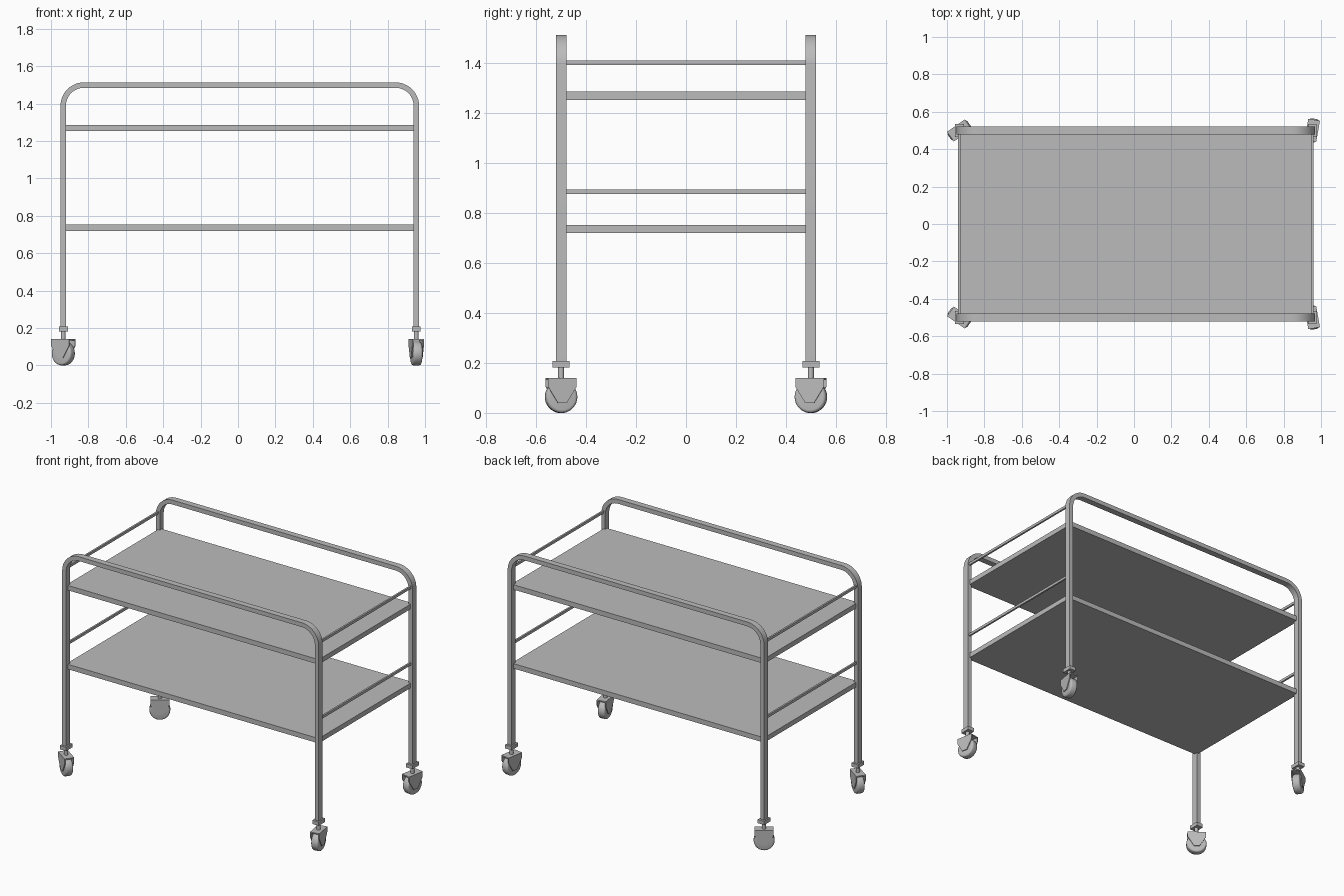
import bpy, bmesh
from math import sin, cos, pi, radians
from mathutils import Matrix, Vector

cube = bpy.data.objects.get("Cube")
if cube:
    bpy.data.objects.remove(cube, do_unlink=True)

metal = bpy.data.materials.new("satin_grey_metal")
metal.use_nodes = True
GREY = (0.5, 0.5, 0.5, 1)
metal.diffuse_color = GREY
metal.node_tree.nodes["Principled BSDF"].inputs["Base Color"].default_value = GREY

LEFT_X, RIGHT_X, SIDE_Y = -0.934, 0.953, 0.5
MID_X = (LEFT_X + RIGHT_X) / 2


def finish(name, bm, matrix=Matrix(), smooth=False):
    bmesh.ops.recalc_face_normals(bm, faces=bm.faces)
    mesh = bpy.data.meshes.new(name)
    bm.to_mesh(mesh)
    bm.free()
    mesh.materials.append(metal)
    ob = bpy.data.objects.new(name, mesh)
    ob.matrix_world = matrix
    bpy.context.collection.objects.link(ob)
    if smooth:
        bpy.ops.object.select_all(action='DESELECT')
        ob.select_set(True)
        bpy.context.view_layer.objects.active = ob
        bpy.ops.object.shade_smooth_by_angle(angle=radians(35))
    return ob


def box(name, center, size, matrix=Matrix()):
    bm = bmesh.new()
    bmesh.ops.create_cube(bm, size=1)
    bmesh.ops.scale(bm, vec=size, verts=bm.verts)
    bmesh.ops.translate(bm, vec=center, verts=bm.verts)
    return finish(name, bm, matrix)


def prism(name, outline, y, depth, matrix=Matrix(), smooth=False):
    """Extrude an x-z outline along y, centred on the given y."""
    bm = bmesh.new()
    face = bm.faces.new([bm.verts.new((x, y - depth / 2, z)) for x, z in outline])
    out = bmesh.ops.extrude_face_region(bm, geom=[face])
    verts = [v for v in out["geom"] if isinstance(v, bmesh.types.BMVert)]
    bmesh.ops.translate(bm, vec=(0, depth, 0), verts=verts)
    return finish(name, bm, matrix, smooth)


def cylinder(name, radius, depth, matrix, bevel=0):
    bm = bmesh.new()
    bmesh.ops.create_cone(bm, cap_ends=True, segments=32, radius1=radius,
                          radius2=radius, depth=depth)
    if bevel:
        rims = [e for e in bm.edges if abs(e.verts[0].co.z - e.verts[1].co.z) < 1e-5]
        bmesh.ops.bevel(bm, geom=rims, offset=bevel, segments=4, profile=0.5,
                        affect='EDGES')
    return finish(name, bm, matrix, smooth=True)


def arch(inset, steps=12):
    """Leg, rounded corner, handrail, rounded corner, leg."""
    half = (RIGHT_X - LEFT_X) / 2 + 0.015 - inset
    top, radius = 1.513 - inset, 0.125 - inset
    pts = [(half, 0.2)]
    for i in range(steps + 1):
        a = pi / 2 * i / steps
        pts.append((half - radius + radius * cos(a), top - radius + radius * sin(a)))
    return [(MID_X + x, z) for x, z in pts] + [(MID_X - x, z) for x, z in reversed(pts)]


# Bent side frames: two legs joined by a handrail
for label, y in (("front", -SIDE_Y), ("back", SIDE_Y)):
    prism(label + "_frame", arch(0) + arch(0.029)[::-1], y, 0.042, smooth=True)

# Shelves
for label, z in (("upper", 1.269), ("lower", 0.736)):
    box(label + "_shelf", (MID_X, 0, z), (RIGHT_X - LEFT_X, SIDE_Y * 2, 0.033))

# Thin end rods above each shelf
for label, x in (("right", LEFT_X), ("left", RIGHT_X)):
    for level, z in (("upper", 1.401), ("lower", 0.885)):
        box(f"{level}_{label}_rod", (x, 0, z), (0.012, SIDE_Y * 2 - 0.03, 0.017))


def caster(label, x, y, angle):
    base = Matrix.Translation((x, y, 0))
    turned = base @ Matrix.Rotation(angle, 4, 'Z')
    box(label + "_caster_collar", (0, 0, 0.195), (0.048, 0.068, 0.025), base)
    cylinder(label + "_caster_stem", 0.012, 0.06, base @ Matrix.Translation((0, 0, 0.162)))
    # Fork: hood plate with a tapered cheek on each side
    box(label + "_fork_hood", (0, 0, 0.136), (0.116, 0.063, 0.008), turned)
    half = [(0.058, 0.14), (0.058, 0.105), (0.018, 0.04)]
    cheek = half + [(-px, pz) for px, pz in reversed(half)]
    for side, s in (("inner", 1), ("outer", -1)):
        prism(f"{label}_fork_{side}_cheek", cheek, s * 0.0285, 0.006, turned)
    wheel = turned @ Matrix.Translation((0, 0, 0.064)) @ Matrix.Rotation(pi / 2, 4, 'X')
    cylinder(label + "_wheel", 0.064, 0.05, wheel, bevel=0.012)


# Swivelled casters, mirrored front to back
for label, s in (("front", -1), ("back", 1)):
    caster(label + "_right", LEFT_X, s * SIDE_Y, s * radians(35))
    caster(label + "_left", RIGHT_X, s * SIDE_Y, s * radians(80))
